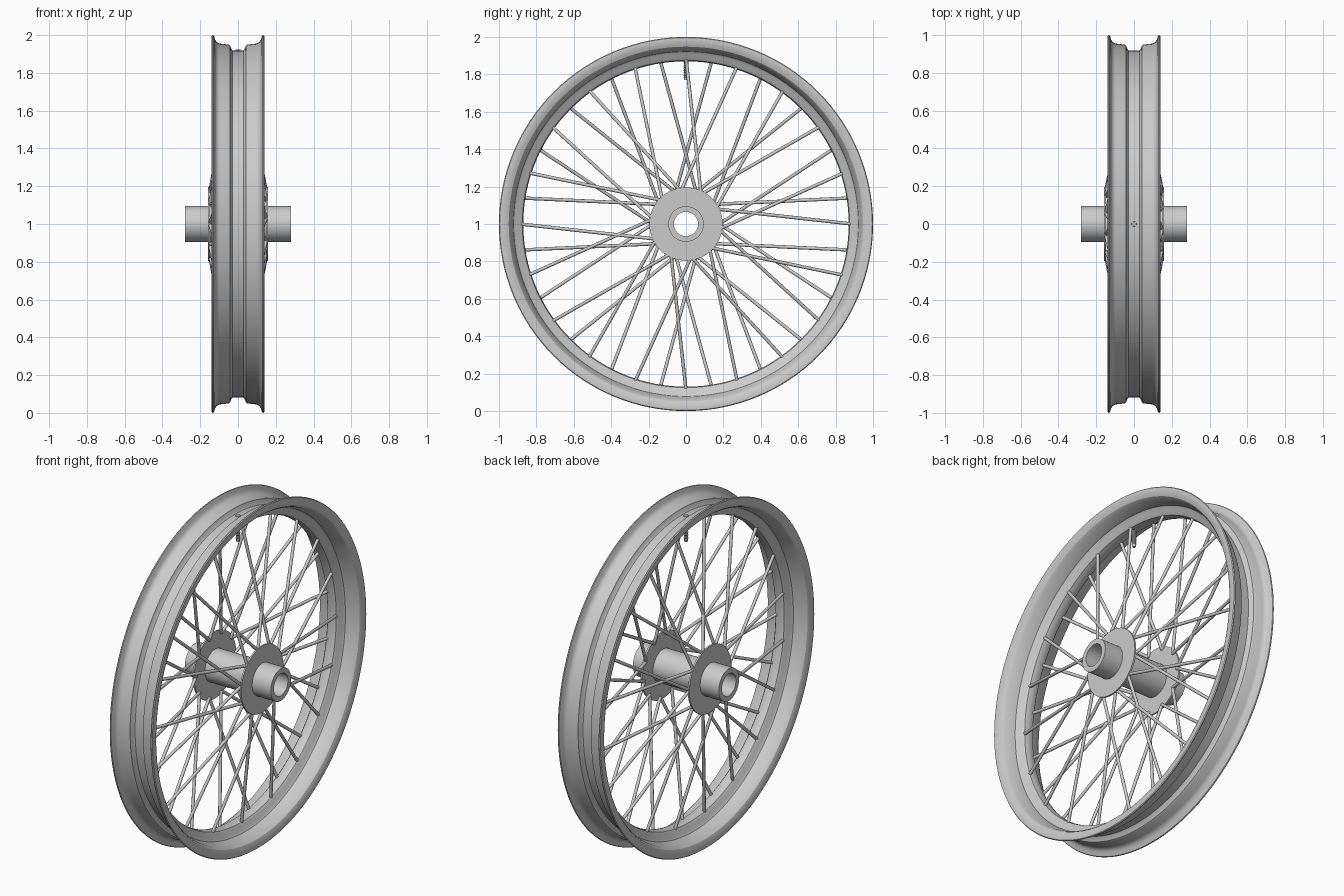
import bpy, bmesh
from math import cos, sin, pi, radians
from mathutils import Vector, Matrix

if "Cube" in bpy.data.objects:
    bpy.data.objects.remove(bpy.data.objects["Cube"])

AXLE_Z = 1.0


def finish(bm, name, angle=30):
    bmesh.ops.recalc_face_normals(bm, faces=bm.faces)
    me = bpy.data.meshes.new(name)
    bm.to_mesh(me)
    bm.free()
    ob = bpy.data.objects.new(name, me)
    bpy.context.collection.objects.link(ob)
    bpy.ops.object.select_all(action='DESELECT')
    ob.select_set(True)
    bpy.context.view_layer.objects.active = ob
    bpy.ops.object.shade_smooth_by_angle(angle=radians(angle))
    return ob


def lathe(name, profile, segs, place, angle=30):
    """Spin a closed (axial, radius) profile; place maps (axial, u, v) to a point."""
    bm = bmesh.new()
    rings = []
    for i in range(segs):
        a = 2 * pi * i / segs
        rings.append([bm.verts.new(place(h, r * cos(a), r * sin(a))) for h, r in profile])
    n = len(profile)
    for i in range(segs):
        p, q = rings[i], rings[(i + 1) % segs]
        for j in range(n):
            k = (j + 1) % n
            bm.faces.new((p[j], p[k], q[k], q[j]))
    return finish(bm, name, angle)


def on_axle(h, u, v):
    return (h, u, v + AXLE_Z)


def mirrored(half):
    return half + [(-x, r) for x, r in reversed(half)]


# Rim: tyre side from the well out to the lip, then back along the spoke side
tyre_side = [(0.028, 0.918), (0.034, 0.924), (0.042, 0.945), (0.05, 0.95), (0.098, 0.955),
             (0.112, 0.962), (0.121, 0.975), (0.125, 0.99), (0.129, 0.998)]
spoke_side = [(0.134, 1.0), (0.139, 0.996), (0.14, 0.985), (0.137, 0.965), (0.13, 0.948),
              (0.115, 0.937), (0.055, 0.922), (0.045, 0.91), (0.037, 0.886), (0.028, 0.875),
              (0.01, 0.87)]
lathe("rim", mirrored(tyre_side + spoke_side), 128, on_axle)

# Hub: hollow barrel with two thin flanges
hub_half = [(0.28, 0.065), (0.28, 0.095), (0.159, 0.095), (0.159, 0.196),
            (0.149, 0.196), (0.149, 0.095)]
lathe("hub", mirrored(hub_half), 64, on_axle)

# Spokes: 40, alternating flanges, leaning in pairs
bm = bmesh.new()
for i in range(40):
    side = 1 if i % 2 == 0 else -1
    lean = 27 if i % 4 < 2 else -27
    a, b = radians(9 * i), radians(9 * i + lean)
    rim_end = Vector((side * 0.022, 0.888 * cos(a), AXLE_Z + 0.888 * sin(a)))
    hub_end = Vector((side * 0.149, 0.178 * cos(b), AXLE_Z + 0.178 * sin(b)))
    d = rim_end - hub_end
    m = Matrix.Translation((rim_end + hub_end) / 2) @ d.to_track_quat('Z', 'Y').to_matrix().to_4x4()
    bmesh.ops.create_cone(bm, cap_ends=True, segments=12, radius1=0.009, radius2=0.009,
                          depth=d.length, matrix=m)
finish(bm, "spokes", 40)

# Valve stem: threaded rod through the top of the rim
thread = [(1.925, 0.001), (1.925, 0.012)]
for k in range(16):
    z = 1.92 - k * 0.009
    thread += [(z, 0.013), (z - 0.0045, 0.0105)]
thread += [(1.77, 0.009), (1.77, 0.001)]
lathe("valve_stem", thread, 20, lambda h, u, v: (u, v, h), 20)
